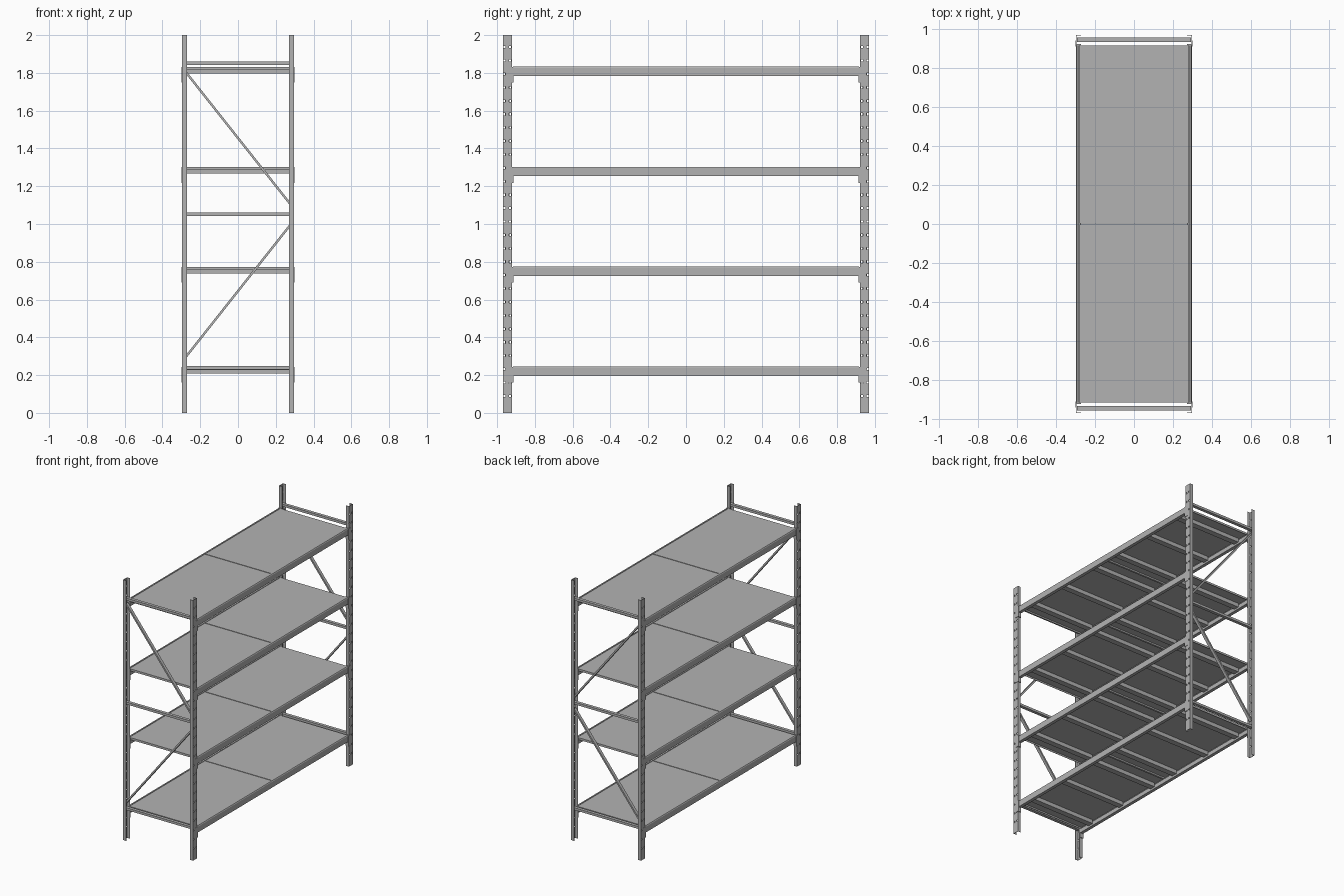
import bpy
import bmesh
from mathutils import Matrix, Vector

cube = bpy.data.objects.get("Cube")
if cube:
    bpy.data.objects.remove(cube, do_unlink=True)

steel = bpy.data.materials.new("grey_steel")
steel.use_nodes = True
GREY = (0.45, 0.45, 0.45, 1)
steel.diffuse_color = GREY
steel.node_tree.nodes["Principled BSDF"].inputs["Base Color"].default_value = GREY

POST_X, POST_IN, POST_OUT = 0.297, 0.922, 0.97
POST_DEPTH, SHEET = 0.026, 0.003
SHELF_TOPS = (0.245, 0.775, 1.303, 1.833)
BEAM_H = 0.05


def finish(name, bm):
    bmesh.ops.recalc_face_normals(bm, faces=bm.faces)
    mesh = bpy.data.meshes.new(name)
    bm.to_mesh(mesh)
    bm.free()
    mesh.materials.append(steel)
    obj = bpy.data.objects.new(name, mesh)
    bpy.context.collection.objects.link(obj)
    return obj


def box(bm, lo, hi):
    lo, hi = Vector(lo), Vector(hi)
    size = hi - lo
    matrix = Matrix.Translation((lo + hi) / 2) @ Matrix.Diagonal((*size, 1))
    bmesh.ops.create_cube(bm, size=1, matrix=matrix)


def mirrored(obj, x=False, y=False):
    mod = obj.modifiers.new("mirror", "MIRROR")
    mod.use_axis = (x, y, False)
    mod.use_mirror_merge = False
    return obj


# Upright webs: a grid of cells with two columns of punched holes
pitch, hole, first = 0.071, 0.011, 0.09
ys = [POST_IN]
for centre in (0.931, 0.961):
    ys += [centre - hole / 2, centre + hole / 2]
ys.append(POST_OUT)
zs = [0]
for i in range(27):
    mid = first + pitch * i
    zs += [mid - hole / 2, mid + hole / 2]
zs.append(2)
bm = bmesh.new()
grid = [[bm.verts.new((POST_X, y, z)) for z in zs] for y in ys]
for i in range(len(ys) - 1):
    for j in range(len(zs) - 1):
        if i % 2 and j % 2:
            continue
        bm.faces.new((grid[i][j], grid[i + 1][j], grid[i + 1][j + 1], grid[i][j + 1]))
web = finish("upright_webs", bm)
solid = web.modifiers.new("thickness", "SOLIDIFY")
solid.thickness = SHEET
solid.offset = -1
mirrored(web, True, True)

# Upright flanges, open towards the middle of the rack
bm = bmesh.new()
for y in (POST_IN, POST_OUT - SHEET):
    box(bm, (POST_X - POST_DEPTH, y, 0), (POST_X - SHEET, y + SHEET, 2))
mirrored(finish("upright_flanges", bm), True, True)

# Horizontal ties across both end frames
bm = bmesh.new()
for z in (0.24, 1.052, 1.85):
    box(bm, (-0.293, 0.934, z - 0.009), (0.293, 0.958, z + 0.009))
mirrored(finish("end_frame_ties", bm), y=True)

# Diagonal braces across both end frames
bm = bmesh.new()
for a, b in (((-0.285, 0.285), (0.285, 1.005)), ((0.285, 1.095), (-0.285, 1.815))):
    start, end = Vector((a[0], 0.946, a[1])), Vector((b[0], 0.946, b[1]))
    along = end - start
    turn = along.to_track_quat("X", "Y").to_matrix().to_4x4()
    matrix = (Matrix.Translation((start + end) / 2) @ turn
              @ Matrix.Diagonal((along.length, 0.024, 0.012, 1)))
    # Keep the broad side of the brace level along y
    side = (turn.to_3x3() @ Vector((0, 1, 0)))
    if abs(side.y) < 0.5:
        matrix = matrix @ Matrix.Diagonal((1, 0.5, 2, 1))
    bmesh.ops.create_cube(bm, size=1, matrix=matrix)
mirrored(finish("diagonal_braces", bm), y=True)

for n, top in enumerate(SHELF_TOPS, 1):
    # Stepped beam swept along the shelf
    low, step = top - BEAM_H, top - 0.018
    profile = ((0.272, low), (0.297, low), (0.297, top - 0.006), (0.293, top),
               (0.283, top), (0.283, step), (0.272, step))
    bm = bmesh.new()
    base = bm.faces.new([bm.verts.new((x, -0.916, z)) for x, z in profile])
    swept = bmesh.ops.extrude_face_region(bm, geom=[base], use_keep_orig=True)
    moved = [v for v in swept["geom"] if isinstance(v, bmesh.types.BMVert)]
    bmesh.ops.translate(bm, verts=moved, vec=(0, 1.832, 0))
    mirrored(finish(f"shelf_{n}_beams", bm), x=True)

    # Hooked end brackets wrapping the uprights
    bm = bmesh.new()
    box(bm, (POST_X, 0.912, top - 0.085), (0.3, 0.943, top - 0.002))
    box(bm, (0.272, 0.916, top - 0.085), (POST_X, POST_IN, top - 0.002))
    mirrored(finish(f"shelf_{n}_brackets", bm), True, True)

    # Two deck panels with turned-down ends and stiffening ribs
    bm = bmesh.new()
    box(bm, (-0.281, 0.003, top - 0.006), (0.281, 0.916, top - 0.002))
    for y in (0.003, 0.913):
        box(bm, (-0.281, y, top - 0.018), (0.281, y + SHEET, top - 0.006))
    mirrored(finish(f"shelf_{n}_panels", bm), y=True)
    bm = bmesh.new()
    for y in (0.12, 0.465, 0.8):
        box(bm, (-0.272, y - 0.022, top - 0.036), (0.272, y + 0.022, top - 0.006))
    mirrored(finish(f"shelf_{n}_ribs", bm), y=True)
